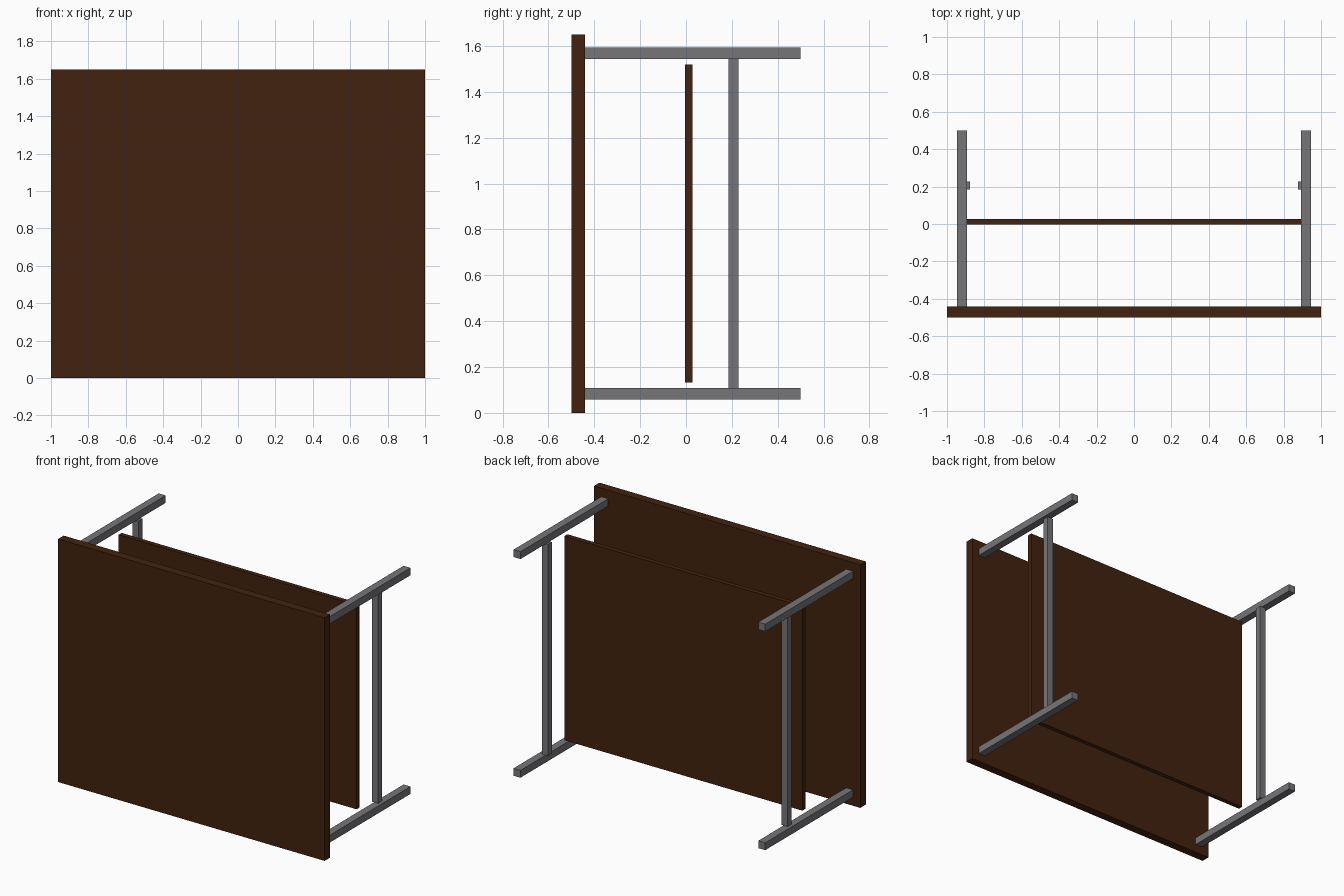
import bpy

cube = bpy.data.objects.get("Cube")
if cube:
    bpy.data.objects.remove(cube, do_unlink=True)


def material(name, colour):
    mat = bpy.data.materials.new(name)
    mat.use_nodes = True
    mat.diffuse_color = colour
    mat.node_tree.nodes["Principled BSDF"].inputs["Base Color"].default_value = colour
    return mat


def box(name, low, high, mat):
    """Add a box spanning two opposite corners."""
    centre = [(a + b) / 2 for a, b in zip(low, high)]
    bpy.ops.mesh.primitive_cube_add(size=1, location=centre)
    obj = bpy.context.object
    obj.name = name
    obj.scale = [b - a for a, b in zip(low, high)]
    bpy.ops.object.transform_apply(location=False, rotation=False, scale=True)
    obj.data.materials.append(mat)
    return obj


wood = material("dark brown wood", (0.055, 0.016, 0.0045, 1))
metal = material("grey metal", (0.18, 0.18, 0.193, 1))

HEIGHT = 1.65
LEG_OUT, LEG_IN = 0.945, 0.893   # distance of the leg faces from the centre
LEG_LOW, LEG_HIGH = 0.058, 0.108

# Table lying on its side: thick top at the front, thin shelf behind it
box("table_top", (-1, -0.5, 0), (1, -0.441, HEIGHT), wood)
box("shelf", (-LEG_IN, -0.004, 0.132), (LEG_IN, 0.028, HEIGHT - 0.132), wood)

for side, label in ((1, "left"), (-1, "right")):
    # Square legs pointing backwards from the top
    x = sorted((side * LEG_IN, side * LEG_OUT))
    for z0, z1, level in ((LEG_LOW, LEG_HIGH, "lower"),
                          (HEIGHT - LEG_HIGH, HEIGHT - LEG_LOW, "upper")):
        box(f"{level}_{label}_leg", (x[0], -0.441, z0), (x[1], 0.5, z1), metal)
    # Stretcher joining each pair of legs, set slightly inwards
    x = sorted((side * 0.878, side * 0.923))
    box(f"{label}_stretcher", (x[0], 0.185, LEG_HIGH),
        (x[1], 0.228, HEIGHT - LEG_HIGH), metal)
